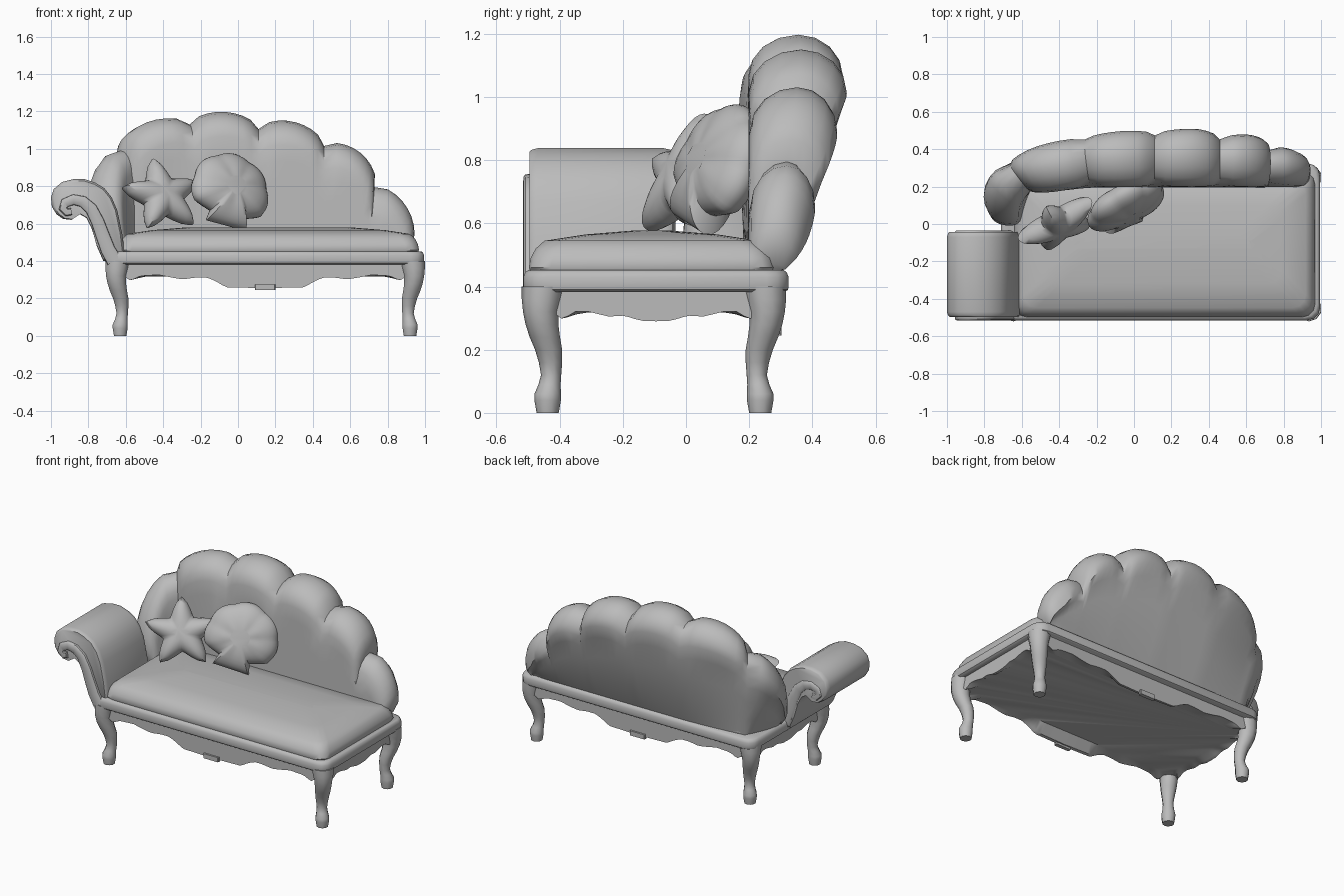
import bpy, bmesh, math
from mathutils import Vector as V, Matrix

if "Cube" in bpy.data.objects:
    bpy.data.objects.remove(bpy.data.objects["Cube"])

grey = bpy.data.materials.new("plain_grey")
grey.diffuse_color = (0.5, 0.5, 0.5, 1)
grey.use_nodes = True
grey.node_tree.nodes["Principled BSDF"].inputs["Base Color"].default_value = grey.diffuse_color


def loft(name, rings, caps=True, angle=40, matrix=None):
    """Skin a list of closed rings with equal point counts."""
    bm = bmesh.new()
    rows = [[bm.verts.new(p) for p in r] for r in rings]
    n = len(rows[0])
    for a, b in zip(rows, rows[1:]):
        for i in range(n):
            j = (i + 1) % n
            bm.faces.new((a[i], a[j], b[j], b[i]))
    if caps:
        bm.faces.new(rows[0][::-1])
        bm.faces.new(rows[-1])
    bmesh.ops.remove_doubles(bm, verts=bm.verts, dist=0.0005)
    bmesh.ops.recalc_face_normals(bm, faces=bm.faces)
    if matrix:
        bm.transform(matrix)
    me = bpy.data.meshes.new(name)
    bm.to_mesh(me)
    bm.free()
    me.materials.append(grey)
    ob = bpy.data.objects.new(name, me)
    bpy.context.collection.objects.link(ob)
    bpy.ops.object.select_all(action='DESELECT')
    ob.select_set(True)
    bpy.context.view_layer.objects.active = ob
    bpy.ops.object.shade_smooth_by_angle(angle=math.radians(angle))
    return ob


def rounded(x0, x1, y0, y1, z, inset=0.0, r=0.07, k=3):
    """Rounded rectangle ring at height z."""
    x0, x1, y0, y1 = x0 + inset, x1 - inset, y0 + inset, y1 - inset
    pts = []
    for q, (cx, cy) in enumerate(((x1 - r, y1 - r), (x0 + r, y1 - r), (x0 + r, y0 + r), (x1 - r, y0 + r))):
        for i in range(k + 1):
            a = math.pi / 2 * (q + i / k)
            pts.append((cx + r * math.cos(a), cy + r * math.sin(a), z))
    return pts


# Seat rail and cushion
rail = (-0.71, 0.995, -0.515, 0.325)
loft("seat_rail", [rounded(*rail, z, i) for z, i in
                   ((0.382, 0.012), (0.39, 0.002), (0.40, 0), (0.43, 0), (0.445, 0.006), (0.452, 0.015))])
seat = (-0.64, 0.968, -0.498, 0.28)
loft("seat_cushion", [rounded(*seat, z, i) for z, i in
                      ((0.44, 0.01), (0.46, 0), (0.49, 0.006), (0.52, 0.022), (0.545, 0.05), (0.565, 0.18), (0.578, 0.34))])


# Scalloped apron under the rail, closed underneath
def interp(table, t):
    for (a, za), (b, zb) in zip(table, table[1:]):
        if t <= b:
            return za + (zb - za) * (t - a) / (b - a)
    return table[-1][1]


LONG = ((0, 0.255), (0.21, 0.26), (0.26, 0.29), (0.31, 0.312), (0.37, 0.312),
        (0.44, 0.302), (0.5, 0.312), (0.57, 0.326), (0.67, 0.32), (0.72, 0.295), (0.75, 0.315), (0.85, 0.315))
SHORT = ((0, 0.29), (0.05, 0.292), (0.1, 0.308), (0.15, 0.305), (0.22, 0.322), (0.26, 0.32), (0.295, 0.295),
         (0.32, 0.315), (0.5, 0.315))
cx, cy = 0.145, -0.095
hx, hy = 0.815, 0.385
N, M = 72, 36
loop = [(-hx + 2 * hx * i / N, -hy) for i in range(N)] + [(hx, -hy + 2 * hy * i / M) for i in range(M)]
loop += [(-x, -y) for x, y in loop]
drop = [interp(LONG, abs(x)) if abs(abs(y) - hy) < 1e-6 else interp(SHORT, abs(y)) for x, y in loop]
loft("apron", [[(cx + x, cy + y, 0.39) for x, y in loop],
               [(cx + x, cy + y, z) for (x, y), z in zip(loop, drop)],
               [(cx + x * 0.975, cy + y * 0.95, z + 0.003) for (x, y), z in zip(loop, drop)],
               [(cx + x * 0.93, cy + y * 0.84, 0.318) for x, y in loop]])

# Small plaques at the middle of the long aprons
for name, y in (("front_plaque", cy - hy), ("back_plaque", cy + hy)):
    loft(name, [rounded(0.09, 0.2, y - 0.012, y + 0.012, z, 0, 0.004, 1) for z in (0.245, 0.275)])

# Four cabriole legs
LEG = ((0.40, 0.012, 0.07), (0.36, 0.018, 0.064), (0.32, 0.022, 0.056), (0.28, 0.018, 0.052), (0.24, 0.009, 0.048),
       (0.20, -0.003, 0.043), (0.16, -0.009, 0.037), (0.12, -0.011, 0.032), (0.09, -0.006, 0.035),
       (0.06, 0, 0.042), (0.04, 0, 0.042), (0, 0, 0.035))
for sx, lx, side in ((-1, -0.63, "left"), (1, 0.92, "right")):
    for sy, ly, end in ((-1, -0.438, "front"), (1, 0.235, "back")):
        loft(f"{end}_{side}_leg",
             [[(lx + sx * o + r * math.cos(a), ly + sy * o + r * math.sin(a), z)
               for a in (math.tau * (i + 0.5) / 10 for i in range(10))] for z, o, r in LEG])

# Rolled arm: padded body plus a scroll trim at both ends
ARM = [(-0.60, 0.40), (-0.618, 0.54), (-0.645, 0.67), (-0.675, 0.74), (-0.715, 0.79), (-0.765, 0.82), (-0.82, 0.838),
       (-0.88, 0.838), (-0.94, 0.823), (-0.985, 0.785), (-1.0, 0.74), (-0.995, 0.69), (-0.97, 0.65), (-0.935, 0.625),
       (-0.89, 0.62), (-0.845, 0.65), (-0.81, 0.63), (-0.78, 0.57), (-0.755, 0.48), (-0.72, 0.40)]
rings = []
for y, s in ((-0.496, 0.93), (-0.488, 0.97), (-0.47, 1), (-0.07, 1), (-0.05, 0.97), (-0.042, 0.93)):
    rings.append([(-0.8 + (x + 0.8) * s, y, 0.68 + (z - 0.68) * s) for x, z in ARM])
loft("arm_body", rings, angle=50)

SCROLL = [(-0.66, 0.40), (-0.695, 0.46), (-0.725, 0.54), (-0.75, 0.61), (-0.785, 0.68), (-0.83, 0.718), (-0.88, 0.728),
          (-0.925, 0.71), (-0.935, 0.68), (-0.915, 0.66), (-0.89, 0.665)]


def square(v):
    return math.copysign(abs(v) ** 0.5, v)


for name, y in (("front_scroll_trim", -0.49), ("back_scroll_trim", -0.06)):
    rings = []
    for i, (x, z) in enumerate(SCROLL):
        a, b = SCROLL[max(i - 1, 0)], SCROLL[min(i + 1, len(SCROLL) - 1)]
        t = V((b[0] - a[0], 0, b[1] - a[1])).normalized()
        across = V((-t.z, 0, t.x))
        w = 0.042 - 0.022 * i / (len(SCROLL) - 1)
        rings.append([V((x, y, z)) + across * w * square(math.cos(k)) + V((0, 0.026 * square(math.sin(k)), 0))
                      for k in (math.tau * j / 12 for j in range(12))])
    loft(name, rings)

# Fan-shaped back: lobes between valley points on the front sheet, thicker with height
RIM = [V(p) for p in ((-0.62, 0.0, 0.48), (-0.56, 0.17, 0.99), (-0.24, 0.195, 1.13), (0.11, 0.20, 1.105),
                      (0.46, 0.20, 1.015), (0.73, 0.20, 0.795), (0.92, 0.20, 0.47))]
BASE = [V(p) for p in ((-0.60, 0.02, 0.44), (-0.55, 0.185, 0.44), (-0.2, 0.195, 0.44), (0.12, 0.195, 0.44),
                       (0.45, 0.195, 0.44), (0.7, 0.195, 0.44), (0.89, 0.195, 0.44))]
NORMAL = [V(p) for p in ((-0.97, 0.2, 0), (-0.6, 0.8, 0), (-0.12, 1, 0), (0, 1, 0), (0, 1, 0), (0, 1, 0), (0, 1, 0))]
FAT = (0.92, 0.75, 0.93, 1, 1, 1, 1)
BULGE = (0.115, 0.09, 0.08, 0.085, 0.095, 0.095)
STEPS = 8


def thick(z):
    return 0.105 + 0.205 * min(max((z - 0.46) / 0.6, 0), 1) ** 0.65


rings = []
for l in range(6):
    for s in range(STEPS + (l == 5)):
        u = s / STEPS
        puff = math.sin(math.pi * u) ** 0.55 if 0 < u < 1 else 0
        n = NORMAL[l].lerp(NORMAL[l + 1], u).normalized()
        fat = FAT[l] + (FAT[l + 1] - FAT[l]) * u
        if l == 0:
            fat += 0.12 * puff
        out = (RIM[l + 1] - RIM[l]).cross(n).normalized()
        if l == 0:
            out = (out + V((0, 0, 0.5))).normalized()
        rim = RIM[l].lerp(RIM[l + 1], u) + out * BULGE[l] * puff
        base = BASE[l].lerp(BASE[l + 1], u)
        up = rim - base
        size = up.length
        up.normalize()
        cap = min(0.13, size * 0.5)
        centre = rim - up * cap
        low = [base, base.lerp(centre, 0.3), base.lerp(centre, 0.6), base.lerp(centre, 0.85)]
        dent = 0.03 * (1 - puff)
        full = thick(centre.z + 0.06) * fat
        ring = list(low)
        for k in range(9):
            a = math.pi * k / 8
            mid = full * 0.53
            half = mid - dent * 0.5 if k < 4 else full - mid - dent
            ring.append(centre + up * cap * math.sin(a) + n * (mid - half * math.cos(a)))
        ring += [p + n * thick(p.z) * (fat if i < 3 else 1) for i, p in enumerate(reversed(low))]
        rings.append(ring)
loft("scalloped_back", rings, angle=50)


# Throw pillows: an outline swelled into a cushion
def pillow(name, outline, depth, place, yaw, tilt, ridge=None):
    rings = []
    for k in range(1, 16):
        a = math.pi * k / 16
        s = math.sin(a) ** 0.8
        rings.append([(x * s, -math.cos(a) * depth * (ridge(i) if ridge else 1), z * s)
                      for i, (x, z) in enumerate(outline)])
    m = Matrix.Translation(place) @ Matrix.Rotation(math.radians(yaw), 4, 'Z') @ Matrix.Rotation(math.radians(-tilt), 4, 'X')
    loft(name, rings, angle=60, matrix=m)


star = []
for i in range(40):
    a = math.tau * i / 40
    f = abs(((i / 8) % 1) - 0.5) * 2          # 1 at a tip, 0 in a notch
    r = 0.112 + 0.113 * f ** 1.5 - (0.008 if f > 0.99 else 0)
    star.append((r * math.sin(a - 0.07) * 1.08, r * math.cos(a - 0.07)))
pillow("star_pillow", star, 0.075, (-0.405, 0.0, 0.747), 27, 24)

shell = []
for i in range(64):
    a = math.tau * i / 64
    t = abs(a - math.pi)                       # 0 at the hinge, pi at the top
    r = 0.203 + 0.011 * abs(math.cos(a * 3.5 + 0.2))
    if t < 1.1:
        r = 0.185 - 0.035 * math.sin(math.pi * t / 1.1) + 0.025 * t
    if t < 0.5:
        r = 0.2 / max(math.cos(t), 0.5)
    shell.append((r * math.sin(a + 0.28) * 1.06, r * math.cos(a + 0.28)))
pillow("shell_pillow", shell, 0.088, (-0.043, 0.1, 0.775), 28, 20,
       ridge=lambda i: 1 + 0.02 * math.cos(math.tau * i / 64 * 7))
